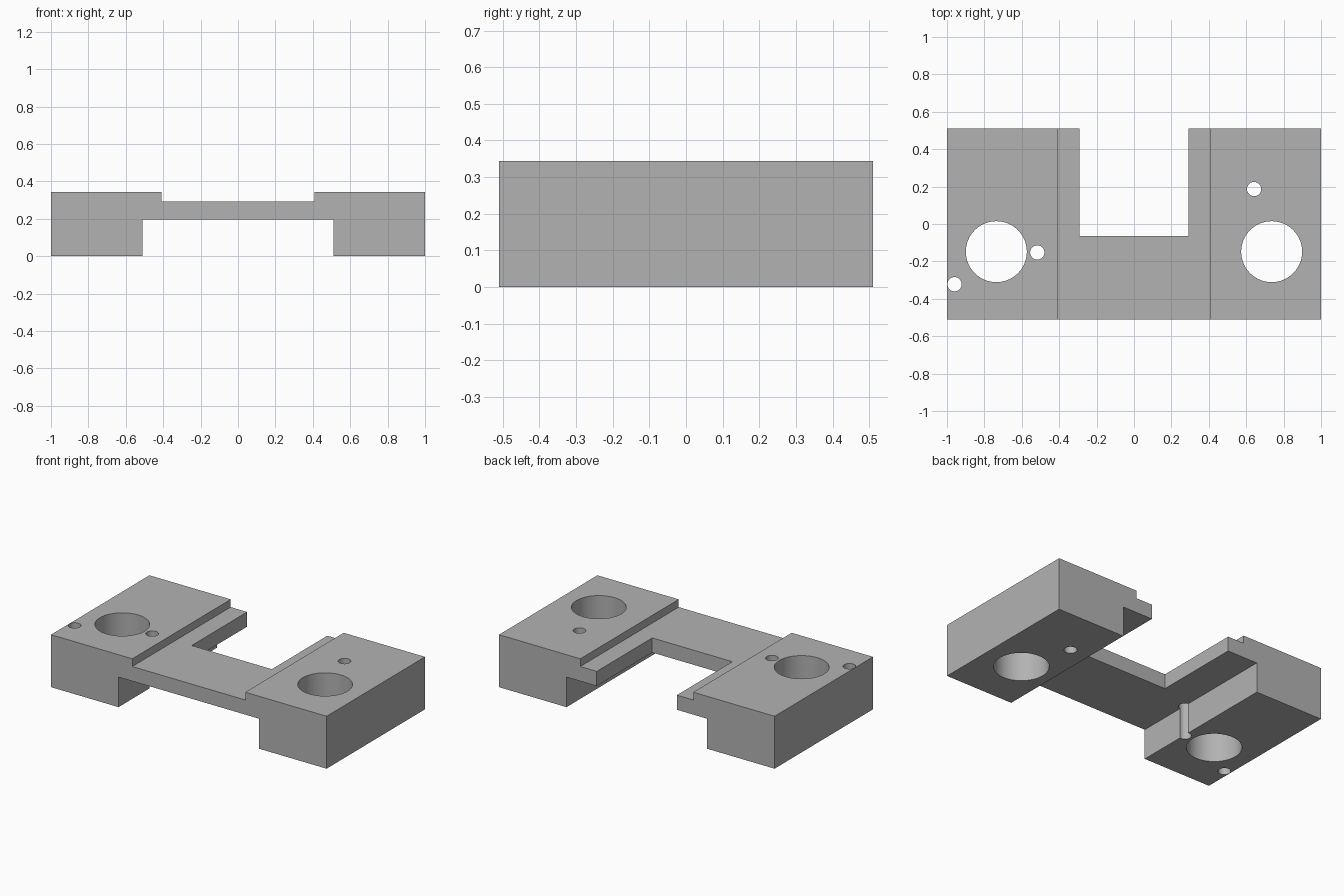
import bpy, bmesh, math
from mathutils import Vector

cube = bpy.data.objects.get("Cube")
if cube:
    bpy.data.objects.remove(cube, do_unlink=True)

TOP, STEP, UNDER = 0.344, 0.293, 0.197
HALF_DEPTH = 0.51

grey = bpy.data.materials.new("plain_grey")
grey.use_nodes = True
colour = (0.45, 0.45, 0.45, 1)
grey.diffuse_color = colour
grey.node_tree.nodes["Principled BSDF"].inputs["Base Color"].default_value = colour


def add_object(name, bm):
    bmesh.ops.recalc_face_normals(bm, faces=bm.faces)
    mesh = bpy.data.meshes.new(name)
    bm.to_mesh(mesh)
    bm.free()
    mesh.materials.append(grey)
    obj = bpy.data.objects.new(name, mesh)
    bpy.context.collection.objects.link(obj)
    return obj


def prism(name, points, direction):
    """Extrude a closed outline along a direction."""
    bm = bmesh.new()
    face = bm.faces.new([bm.verts.new(p) for p in points])
    result = bmesh.ops.extrude_face_region(bm, geom=[face])
    moved = [v for v in result["geom"] if isinstance(v, bmesh.types.BMVert)]
    bmesh.ops.translate(bm, verts=moved, vec=Vector(direction))
    return add_object(name, bm)


def drill(name, x, y, radius):
    """Vertical round cutter through the whole height."""
    ring = [(x + radius * math.cos(math.tau * i / 64),
             y + radius * math.sin(math.tau * i / 64), -0.1) for i in range(64)]
    return prism(name, ring, (0, 0, 0.6))


# Bracket body: two feet joined by a thin recessed bridge
half = [(0.41, STEP), (0.41, TOP), (1, TOP), (1, 0), (0.51, 0), (0.51, UNDER)]
outline = half + [(-x, z) for x, z in reversed(half)]
body = prism("bracket_body", [(x, -HALF_DEPTH, z) for x, z in outline],
             (0, 2 * HALF_DEPTH, 0))

# Rear slot, main bores and pin holes
w, y0, y1 = 0.291, -0.065, 0.7
cutters = [prism("slot_cutter",
                 [(-w, y0, -0.1), (w, y0, -0.1), (w, y1, -0.1), (-w, y1, -0.1)],
                 (0, 0, 0.6))]
for side, sign in (("left", 1), ("right", -1)):
    cutters.append(drill(side + "_bore_cutter", sign * 0.736, -0.148, 0.163))
for i, (x, y) in enumerate([(-0.517, -0.152), (-0.96, -0.322), (0.642, 0.187)]):
    cutters.append(drill(f"pin_hole_cutter_{i + 1}", x, y, 0.038))

bpy.context.view_layer.objects.active = body
body.select_set(True)
for cutter in cutters:
    cutter.hide_render = True
    mod = body.modifiers.new("cut", "BOOLEAN")
    mod.operation = "DIFFERENCE"
    mod.solver = "EXACT"
    mod.object = cutter
    bpy.ops.object.modifier_apply(modifier=mod.name)
for cutter in cutters:
    bpy.data.objects.remove(cutter, do_unlink=True)

# Smooth hole walls, crisp machined edges
bpy.ops.object.select_all(action="DESELECT")
body.select_set(True)
bpy.ops.object.shade_smooth_by_angle(angle=math.radians(30))
